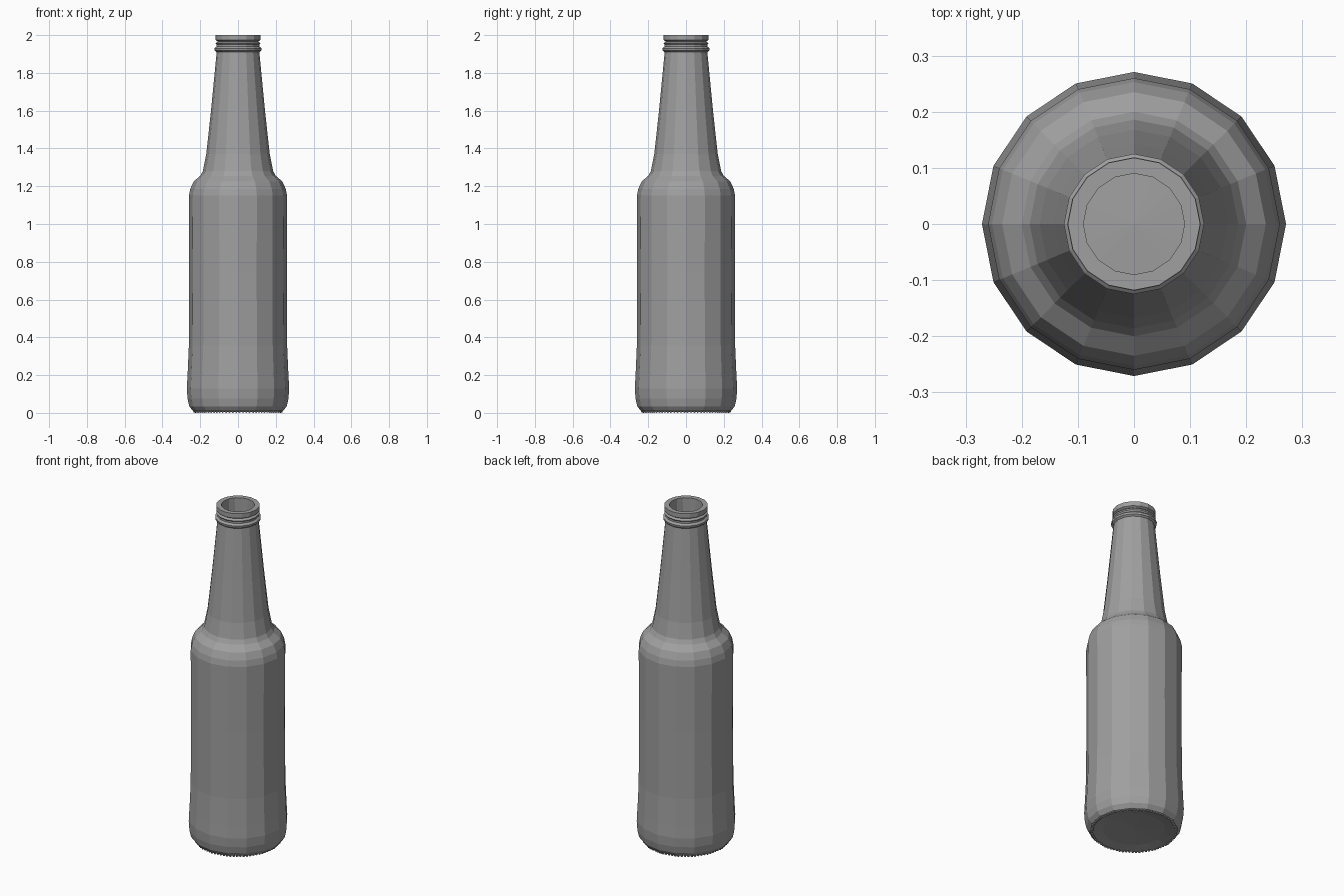
import bpy
import bmesh
from math import cos, sin, tau

if "Cube" in bpy.data.objects:
    bpy.data.objects.remove(bpy.data.objects["Cube"], do_unlink=True)

SIDES = 16

glass = bpy.data.materials.new("grey_glass")
glass.use_nodes = True
grey = (0.35, 0.35, 0.35, 1)
glass.diffuse_color = grey
glass.node_tree.nodes["Principled BSDF"].inputs["Base Color"].default_value = grey


def finish(name, bm):
    bmesh.ops.recalc_face_normals(bm, faces=bm.faces)
    mesh = bpy.data.meshes.new(name)
    bm.to_mesh(mesh)
    bm.free()
    mesh.materials.append(glass)
    obj = bpy.data.objects.new(name, mesh)
    bpy.context.collection.objects.link(obj)
    return obj


def lathe(name, profile):
    """Turn (radius, height) points about z; radius 0 makes a pole."""
    bm = bmesh.new()
    rings = []
    for r, z in profile:
        count = SIDES if r else 1
        rings.append([bm.verts.new((r * cos(tau * i / SIDES), r * sin(tau * i / SIDES), z))
                      for i in range(count)])
    for a, b in zip(rings, rings[1:]):
        for i in range(SIDES):
            j = (i + 1) % SIDES
            quad = [a[i % len(a)], a[j % len(a)], b[j % len(b)], b[i % len(b)]]
            bm.faces.new(list(dict.fromkeys(quad)))
    return finish(name, bm)


# Bottle shell: base, body, shoulder, neck, lip, then the inside
outside = [(0, 0.025), (0.17, 0.016), (0.222, 0.006), (0.24, 0.012),
           (0.258, 0.035), (0.267, 0.075), (0.271, 0.13), (0.267, 0.2),
           (0.26, 0.36), (0.259, 0.75), (0.26, 1.15), (0.253, 1.185),
           (0.235, 1.225), (0.2, 1.255), (0.186, 1.28), (0.168, 1.37),
           (0.143, 1.6), (0.113, 1.91)]
lip = [(0.123, 1.918), (0.125, 1.93), (0.113, 1.94), (0.113, 1.95),
       (0.119, 1.957), (0.107, 1.966), (0.118, 1.973), (0.118, 2.0)]
inside = [(0.09, 2.0), (0.09, 1.9), (0.15, 1.28), (0.23, 1.15),
          (0.23, 0.06), (0, 0.07)]
lathe("bottle", outside + lip + inside)

# Ring of small grip bumps under the base, spaced along each straight side
bm = bmesh.new()
PER_SIDE = 5
for k in range(SIDES * PER_SIDE):
    side, step = divmod(k, PER_SIDE)
    t = (step + 0.5) / PER_SIDE
    a, b = tau * side / SIDES, tau * (side + 1) / SIDES
    made = bmesh.ops.create_icosphere(bm, subdivisions=1, radius=0.008)
    bmesh.ops.translate(bm, verts=made["verts"], vec=(
        0.232 * (cos(a) * (1 - t) + cos(b) * t),
        0.232 * (sin(a) * (1 - t) + sin(b) * t), 0.008))
finish("base_grip_bumps", bm)
